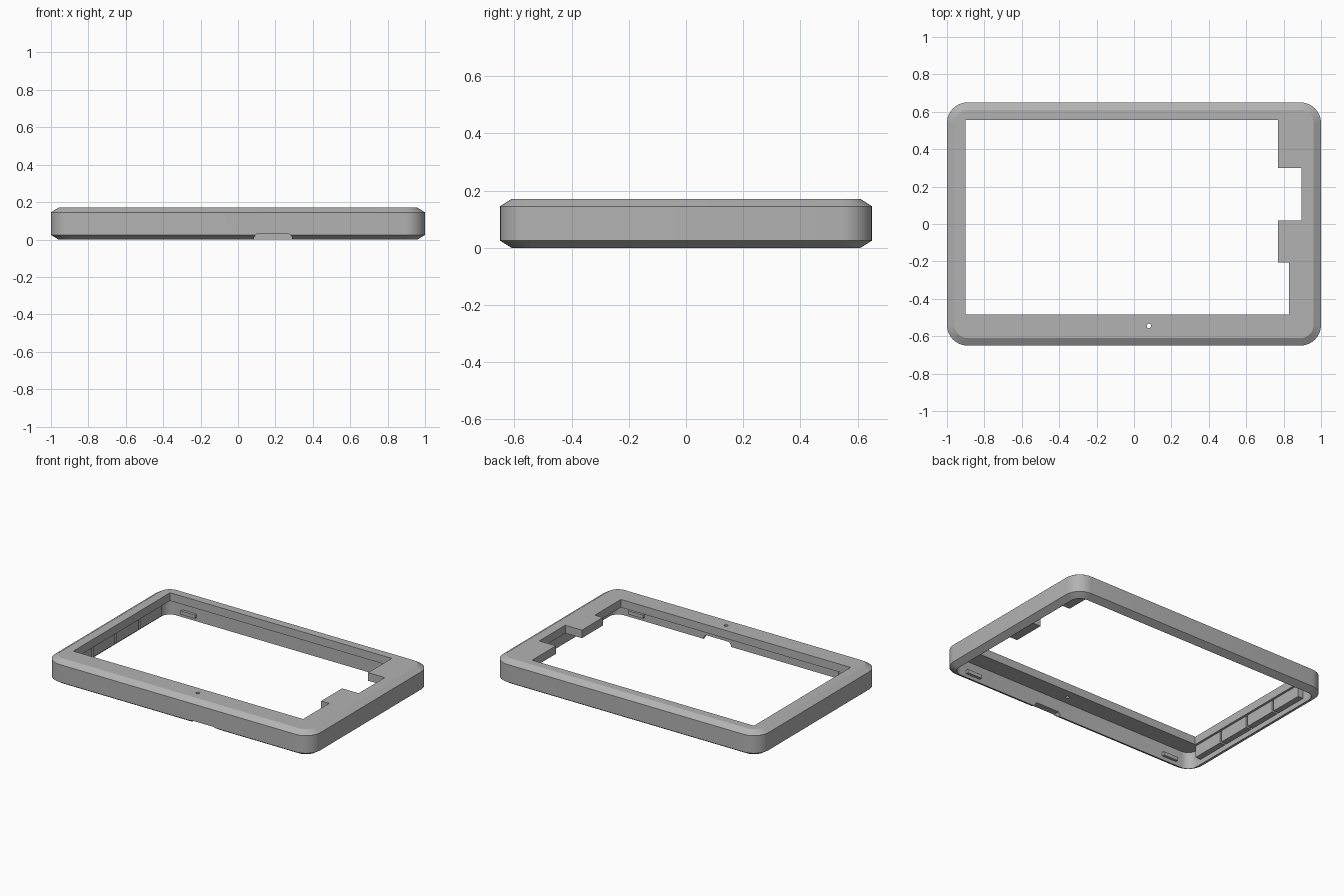
import bpy, bmesh, math
from mathutils import Matrix

cube = bpy.data.objects.get("Cube")
if cube:
    bpy.data.objects.remove(cube, do_unlink=True)

HX, HY, TOP, RADIUS = 1.0, 0.65, 0.17, 0.11
WALL, PLATE_Z = 0.045, 0.115

grey = bpy.data.materials.new("grey_plastic")
grey.use_nodes = True
colour = (0.45, 0.45, 0.45, 1)
grey.diffuse_color = colour
grey.node_tree.nodes["Principled BSDF"].inputs["Base Color"].default_value = colour


def rounded_rect(inset, steps=8):
    """Outline of the case, moved inwards by inset."""
    r = RADIUS - inset
    points = []
    for k, (sx, sy) in enumerate([(1, 1), (-1, 1), (-1, -1), (1, -1)]):
        for i in range(steps + 1):
            a = math.pi / 2 * (k + i / steps)
            points.append((sx * (HX - RADIUS) + r * math.cos(a),
                           sy * (HY - RADIUS) + r * math.sin(a)))
    return points


def loft(name, sections):
    """Closed solid through stacked (outline, z) sections."""
    bm = bmesh.new()
    rings = [[bm.verts.new((x, y, z)) for x, y in pts] for pts, z in sections]
    for low, high in zip(rings, rings[1:]):
        n = len(low)
        for i in range(n):
            j = (i + 1) % n
            bm.faces.new((low[i], low[j], high[j], high[i]))
    bm.faces.new(rings[0][::-1])
    bm.faces.new(rings[-1])
    bmesh.ops.recalc_face_normals(bm, faces=bm.faces)
    mesh = bpy.data.meshes.new(name)
    bm.to_mesh(mesh)
    bm.free()
    mesh.materials.append(grey)
    obj = bpy.data.objects.new(name, mesh)
    bpy.context.collection.objects.link(obj)
    return obj


def box(name, x0, x1, y0, y1, z0, z1):
    pts = [(x0, y0), (x1, y0), (x1, y1), (x0, y1)]
    return loft(name, [(pts, z0), (pts, z1)])


def cut(target, cutter):
    """Subtract the cutter, then remove it."""
    cutter.hide_render = True
    mod = target.modifiers.new("cut", "BOOLEAN")
    mod.operation, mod.solver, mod.object = "DIFFERENCE", "EXACT", cutter
    bpy.context.view_layer.objects.active = target
    bpy.ops.object.modifier_apply(modifier=mod.name)
    bpy.data.objects.remove(cutter, do_unlink=True)


# Chamfered outer shell
shell = loft("bezel_shell", [(rounded_rect(0.04), 0), (rounded_rect(0), 0.025),
                             (rounded_rect(0), 0.145), (rounded_rect(0.04), TOP)])

# Hollow underside
inside = rounded_rect(WALL)
cut(shell, loft("cavity", [(inside, -0.1), (inside, PLATE_Z)]))

# Screen opening with stepped right edge
opening = [(-0.9, -0.485), (0.83, -0.485), (0.83, -0.205), (0.77, -0.205),
           (0.77, 0.02), (0.895, 0.02), (0.895, 0.3), (0.77, 0.3),
           (0.77, 0.555), (-0.9, 0.555)]
cut(shell, loft("opening", [(opening, 0.05), (opening, 0.3)]))

# Pin hole in the front border
ring = [(0.08 + 0.012 * math.cos(i * math.pi / 8),
         -0.545 + 0.012 * math.sin(i * math.pi / 8)) for i in range(16)]
cut(shell, loft("pin_hole", [(ring, 0.05), (ring, 0.3)]))

# Finger slot under the front wall
profile = [(0.085, -0.05), (0.29, -0.05), (0.29, 0.012), (0.275, 0.03),
           (0.1, 0.03), (0.085, 0.012)]
slot = loft("slot", [(profile, 0.5), (profile, 0.8)])
slot.data.transform(Matrix.Rotation(math.pi / 2, 4, "X"))
cut(shell, slot)

bpy.ops.object.select_all(action="DESELECT")
shell.select_set(True)
bpy.context.view_layer.objects.active = shell
bpy.ops.object.shade_smooth_by_angle(angle=math.radians(25))

# Snap clips inside the front and back walls
for side, sy in (("front", -1), ("back", 1)):
    for end, cx in (("right", -0.79), ("left", 0.79)):
        ys = sorted((sy * (HY - WALL + 0.005), sy * (HY - WALL - 0.018)))
        box(f"{side}_{end}_clip", cx - 0.055, cx + 0.055, *ys, 0.025, 0.05)

# Row of support blocks along the right wall
for i in range(4):
    y = -0.5 + i * 0.25
    box(f"support_block_{i + 1}", -HX + WALL - 0.005, -0.915,
        y, y + 0.235, 0.035, PLATE_Z + 0.005)
